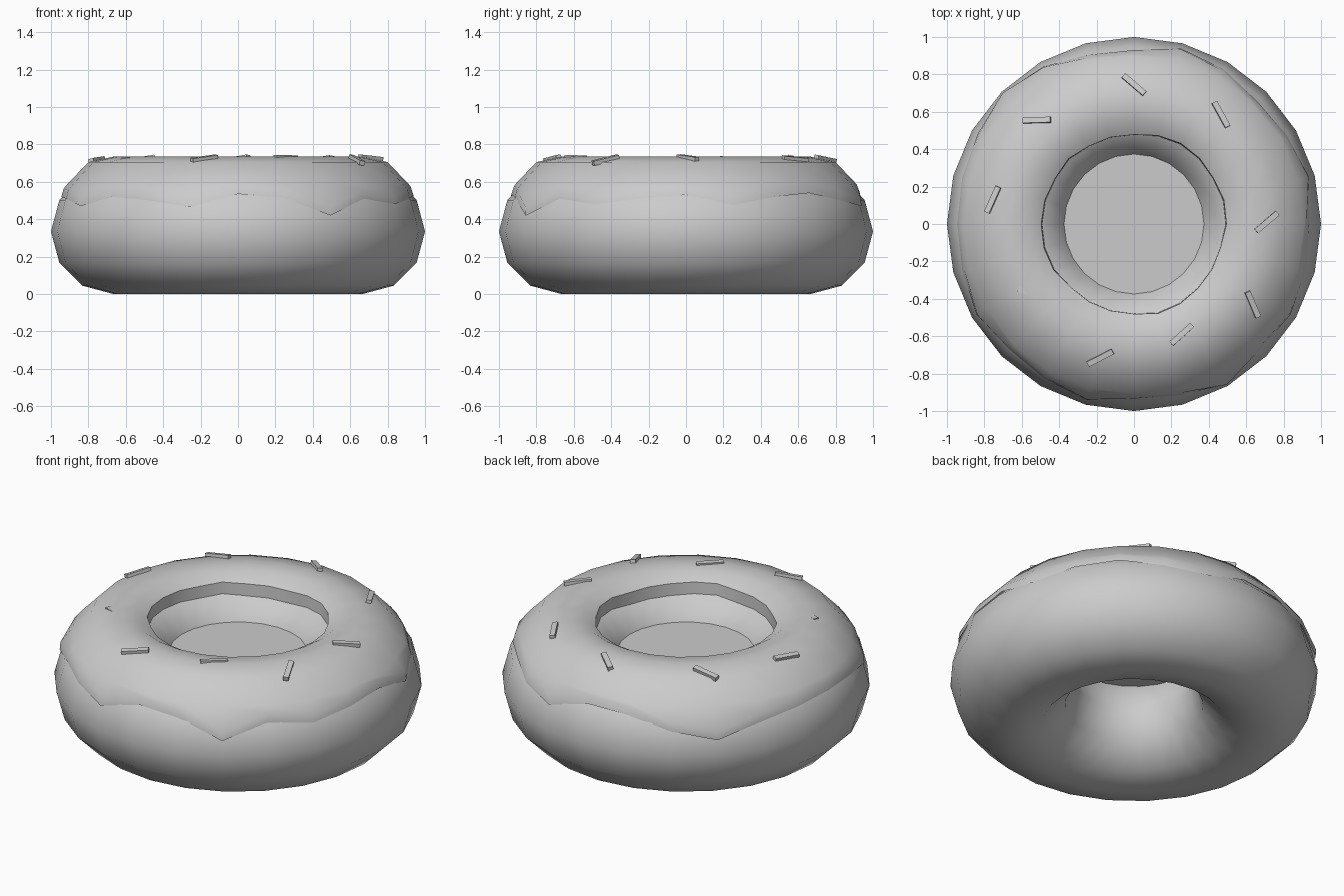
import bpy, bmesh, random
from math import sin, cos, asin, atan2, radians, pi
from mathutils import Vector, Matrix

if "Cube" in bpy.data.objects:
    bpy.data.objects.remove(bpy.data.objects["Cube"])

R, r, CZ = 0.665, 0.335, 0.335
N = 24
random.seed(4)


def ring_point(i, ang, mag):
    # point on the ring: column i, cross-section angle and distance
    a = 2 * pi * i / N
    d = R + mag * cos(ang)
    return (d * cos(a), d * sin(a), CZ + mag * sin(ang))


def finish(bm, name, angle=40):
    bmesh.ops.recalc_face_normals(bm, faces=bm.faces)
    me = bpy.data.meshes.new(name)
    bm.to_mesh(me)
    bm.free()
    ob = bpy.data.objects.new(name, me)
    bpy.context.collection.objects.link(ob)
    bpy.context.view_layer.objects.active = ob
    ob.select_set(True)
    bpy.ops.object.shade_smooth_by_angle(angle=radians(angle))
    ob.select_set(False)
    return ob


# dough ring
bpy.ops.mesh.primitive_torus_add(major_segments=N, minor_segments=12,
                                 major_radius=R, minor_radius=r,
                                 location=(0, 0, CZ))
dough = bpy.context.object
dough.name = "dough_ring"
bpy.ops.object.shade_smooth_by_angle(angle=radians(50))
dough.select_set(False)

# disc closing the hole
bm = bmesh.new()
bmesh.ops.create_circle(bm, cap_ends=True, segments=N, radius=0.376,
                        matrix=Matrix.Translation((0, 0, 0.5)))
finish(bm, "hole_disc")

# icing with a wavy dripping edge: lower edge heights every 15 degrees from +x
drip = [.53, .475, .52, .54, .50, .47, .54, .53, .47, .42, .485, .51,
        .52, .51, .47, .52, .50, .465, .535, .515, .42, .51, .48, .51]
bm = bmesh.new()
cols = []
for i, z in enumerate(drip):
    low = asin((z - CZ) / 0.335)
    up = asin((z + 0.045 - CZ) / 0.352)
    j = random.uniform(-2, 2)
    mid = max(radians(46), up + 0.05)
    prof = [(radians(124 + j), 0.322), (radians(117 + j), 0.39),
            (radians(105), 0.404), (radians(90), 0.40), (radians(70), 0.394),
            (mid, 0.354), (up, 0.352), (low, 0.335)]
    cols.append([bm.verts.new(ring_point(i, a, m)) for a, m in prof])
for i in range(N):
    a, b = cols[i], cols[(i + 1) % N]
    for k in range(len(a) - 1):
        bm.faces.new((a[k], b[k], b[k + 1], a[k + 1]))
finish(bm, "icing")

# sprinkles: x, y, heading in degrees
for n, (x, y, head) in enumerate([
        (0, .745, -42), (.465, .585, -62), (-.52, .555, 0), (-.755, .13, 65),
        (.71, .01, 40), (.635, -.43, -65), (.255, -.59, 42),
        (-.18, -.715, 28), (-.55, -.37, -20)]):
    off = Vector((x, y)).length - R
    h = (0.395 ** 2 - off ** 2) ** 0.5
    radial = Vector((x, y, 0)).normalized()
    up = (radial * off + Vector((0, 0, h))).normalized()
    fwd = Vector((cos(radians(head)), sin(radians(head)), 0))
    fwd = (fwd - up * fwd.dot(up)).normalized()
    side = up.cross(fwd)
    rot = Matrix((fwd, side, up)).transposed().to_4x4()
    bm = bmesh.new()
    sink = 0.012 if n == 8 else 0
    bmesh.ops.create_cube(bm, size=1, matrix=Matrix.Translation(
        (x, y, CZ + h - sink)) @ rot @ Matrix.Diagonal((0.15, 0.03, 0.025, 1)))
    finish(bm, f"sprinkle_{n + 1}")
